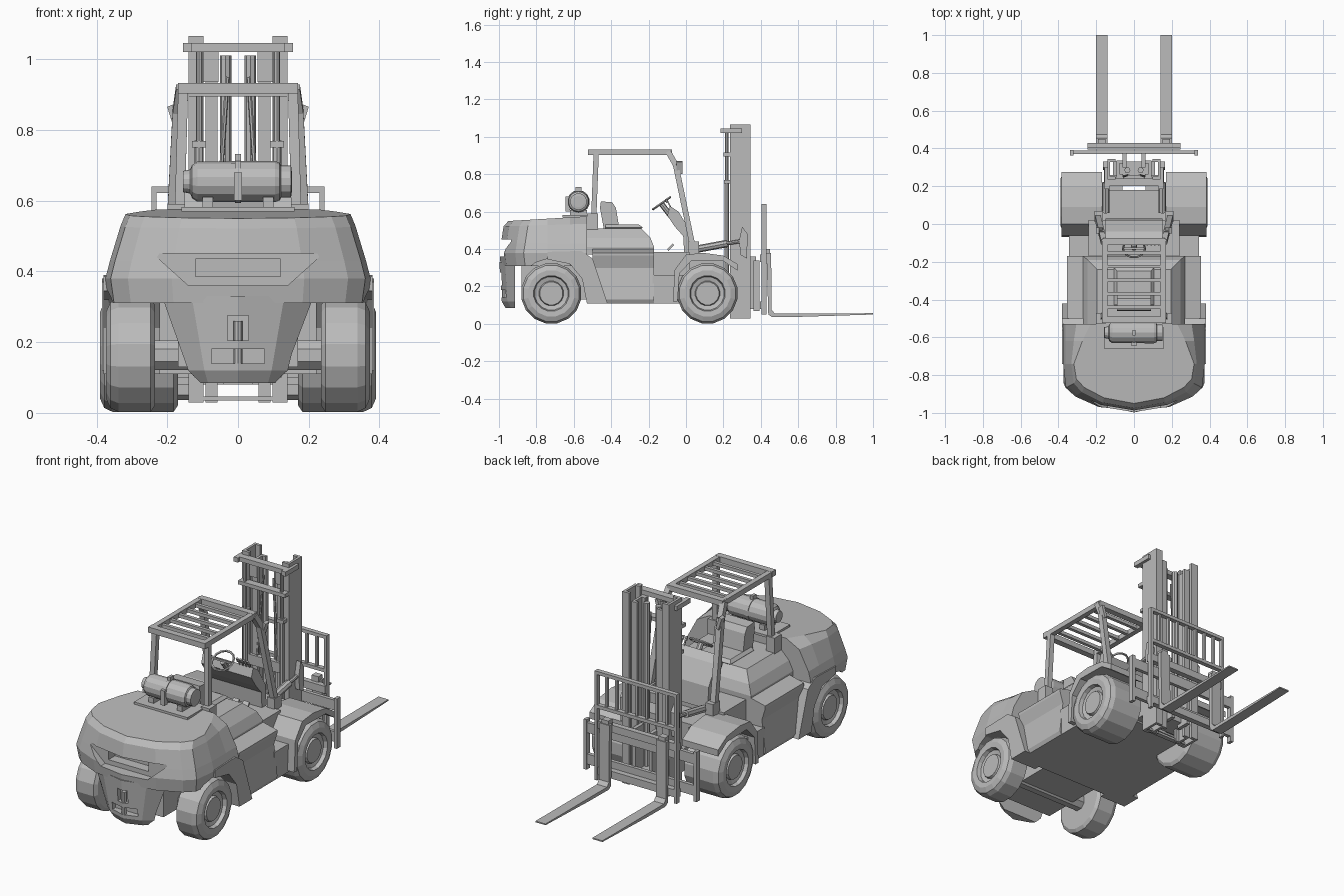
import bpy, bmesh, math
from mathutils import Vector

cube = bpy.data.objects.get("Cube")
if cube:
    bpy.data.objects.remove(cube)

grey = bpy.data.materials.new("plain grey")
grey.use_nodes = True
COL = (0.5, 0.5, 0.5, 1)
grey.diffuse_color = COL
grey.node_tree.nodes["Principled BSDF"].inputs["Base Color"].default_value = COL


def loft(name, rings, mirror=False):
    """Skin a list of equal-length point rings and cap both ends."""
    bm = bmesh.new()
    loops = [[bm.verts.new(p) for p in ring] for ring in rings]
    n = len(loops[0])
    for a, b in zip(loops, loops[1:]):
        for i in range(n):
            j = (i + 1) % n
            bm.faces.new((a[i], a[j], b[j], b[i]))
    bm.faces.new(loops[0][::-1])
    bm.faces.new(loops[-1])
    bmesh.ops.recalc_face_normals(bm, faces=bm.faces)
    me = bpy.data.meshes.new(name)
    bm.to_mesh(me)
    bm.free()
    me.materials.append(grey)
    ob = bpy.data.objects.new(name, me)
    bpy.context.collection.objects.link(ob)
    if mirror:
        ob.modifiers.new("Mirror", 'MIRROR')
    return ob


def prism(name, pts, x0, x1, mirror=False):
    """Side profile (y, z) extruded along x."""
    return loft(name, [[(x, y, z) for y, z in pts] for x in (x0, x1)], mirror)


def box(name, x0, x1, y0, y1, z0, z1, mirror=False):
    return prism(name, [(y0, z0), (y1, z0), (y1, z1), (y0, z1)], x0, x1, mirror)


def bar(name, p, q, w, mirror=False, sides=4):
    """Rod between two points."""
    p, q = Vector(p), Vector(q)
    d = (q - p).normalized()
    u = d.cross(Vector((1, 0, 0)) if abs(d.x) < .9 else Vector((0, 0, 1))).normalized()
    v = d.cross(u)
    k = w / math.sqrt(2) if sides == 4 else w / 2
    angs = [math.pi / 4 + 2 * math.pi * i / sides for i in range(sides)]
    return loft(name, [[c + k * (u * math.cos(a) + v * math.sin(a)) for a in angs]
                       for c in (p, q)], mirror)


def lathe(name, prof, y, z, n=16, mirror=False):
    """Profile (x, radius) turned about an x axis line."""
    rings = [[(x, y + r * math.cos(2 * math.pi * (i + .5) / n),
               z + r * math.sin(2 * math.pi * (i + .5) / n)) for i in range(n)]
             for x, r in prof]
    return loft(name, rings, mirror)


def cut(ob, cutters):
    """Carve the cutters out of an object and remove them."""
    for c in cutters:
        m = ob.modifiers.new("Cut", 'BOOLEAN')
        m.operation, m.solver, m.object = 'DIFFERENCE', 'EXACT', c
    dg = bpy.context.evaluated_depsgraph_get()
    dg.update()
    ob_mesh = bpy.data.meshes.new_from_object(ob.evaluated_get(dg))
    ob.modifiers.clear()
    ob.data = ob_mesh
    for c in cutters:
        bpy.data.objects.remove(c)


def plan(z, hw, yb, front=1, drop=0):
    """Counterweight outline at one height: narrowed at the front, dropping to the back."""
    half = [(hw * front, -.53), (hw * (1 + front) / 2, -.62), (hw, -.74), (hw * .96, yb + .13),
            (hw * .83, yb + .085), (hw * .5, yb + .03), (0, yb)]
    return [(x, y, z + drop * (y + .53)) for x, y in half + [(-x, y) for x, y in half[-2::-1]]]


# Counterweight with handle slot, wheel wells and tow pocket
upper = loft("counterweight_upper", [plan(.31, .365, -.99), plan(.38, .375, -.998), plan(.43, .362, -.99),
                                     plan(.535, .332, -.975, .92, .03), plan(.575, .318, -.95, .72, .06)])
slot = loft("slot_cutter", [[(-.24, y, .45), (.24, y, .45), (.14, y, .36), (-.14, y, .36)]
                            for y in (-1.1, -.935)])
cut(upper, [lathe("wheel_well", [(s * .22, .185), (s * .5, .185)], -.72, .163, 20) for s in (1, -1)]
    + [slot, box("vent_cutter", -.12, .12, -1.1, -.88, .385, .435)])

# Lower rear wall, open in front, and steering axle housing
lower = loft("counterweight_rear_wall", [plan(.085, .17, -.965), plan(.12, .19, -.985), plan(.33, .262, -.998)])
cut(lower, [box("hollow_cutter", -.5, .5, -.915, -.4, 0, .5),
            box("pocket_cutter", -.075, .075, -1.1, -.94, .14, .18),
            box("pin_cutter", -.03, .03, -1.1, -.96, .205, .275)])
bar("tow_pin", (0, -.972, .13), (0, -.972, .26), .025, sides=8)
box("steer_axle_housing", -.17, .17, -.88, -.48, .13, .33)

# Rear fenders
prism("rear_fender", [(-.74, .345), (-.74, .385), (-.56, .39), (-.5, .35), (-.42, .11), (-.53, .11),
                      (-.555, .24), (-.62, .32)], .22, .38, True)

# Wheels and axles
for name, y, inner, outer in (("rear", -.72, .235, .373), ("drive", .115, .17, .39)):
    tyre = [(inner, .02), (inner, .145), (inner + .012, .163), (outer - .035, .163), (outer - .012, .152),
            (outer, .125), (outer - .002, .096), (outer - .022, .09), (outer - .028, .067),
            (outer - .015, .062), (outer - .015, .01)]
    lathe(name + "_wheel", tyre, y, .163, 16, True)
    lathe(name + "_axle", [(-.25, .045), (.25, .045)], y, .163, 8)

# Chassis sides with a shoulder under the hood, operator step and floor
loft("chassis", [[(w, -.5, z), (w, -.17, z), (-w, -.17, z), (-w, -.5, z)]
                 for w, z in ((.345, .11), (.355, .13), (.335, .3), (.355, .365), (.355, .38), (.27, .4))])
box("operator_step", -.345, .345, -.18, .0, .11, .26)
box("front_chassis", -.17, .17, -.02, .18, .11, .36)
box("floor_plate", -.24, .24, -.2, .02, .25, .385)

# Hood under the seat
loft("hood", [[(w, -.54, z), (w, y, z), (-w, y, z), (-w, -.54, z)]
              for w, y, z in ((.27, -.17, .37), (.27, -.17, .41), (.245, -.19, .46), (.195, -.24, .51))])

# Drive wheel fenders
prism("drive_fender", [(-.07, .12), (-.06, .29), (.0, .37), (.09, .38), (.2, .365), (.275, .32),
                       (.275, .285), (.2, .335), (.03, .338), (-.035, .27), (-.045, .12)], .17, .385, True)
prism("fender_inner_wall", [(-.05, .12), (-.04, .3), (.0, .365), (.2, .35), (.2, .12)], .155, .168, True)

# Seat
loft("seat_cushion", [[(w, -.43, z), (w, y, z), (-w, y, z), (-w, -.43, z)]
                      for w, y, z in ((.09, -.25, .5), (.105, -.23, .515), (.09, -.25, .53))])
prism("seat_back", [(-.4, .51), (-.36, .53), (-.375, .62), (-.395, .65), (-.455, .655), (-.46, .62),
                    (-.44, .51)], -.09, .09)

# Dashboard, steering column, wheel, levers and pedals
prism("dashboard", [(-.1, .58), (-.085, .63), (-.04, .6), (.02, .5), (.03, .385), (-.01, .385),
                    (-.015, .47), (-.06, .52)], -.15, .15)
bar("steering_column", (0, -.06, .55), (0, -.13, .64), .03, sides=8)
bpy.ops.mesh.primitive_torus_add(major_radius=.058, minor_radius=.006, major_segments=14, minor_segments=5,
                                 location=(0, -.13, .645), rotation=(math.radians(35), 0, 0))
rim = bpy.context.object
rim.name = "steering_wheel"
rim.data.materials.append(grey)
bar("steering_spoke", (-.055, -.13, .645), (.055, -.13, .645), .009)
for i in range(4):
    x = .07 + i * .02
    bar("control_lever", (x, -.05, .56), (x, -.1, .66), .007)
    bar("lever_knob", (x, -.1, .65), (x, -.108, .668), .014, sides=6)
for x in (-.07, .04, .1):
    prism("pedal", [(-.1, .4), (-.07, .43), (-.065, .42), (-.095, .39)], x - .018, x + .018)

# Overhead guard
bar("guard_rear_post", (.17, -.5, .39), (.155, -.48, .92), .028, True)
bar("guard_front_post", (.195, .045, .37), (.17, -.055, .85), .03, True)
bar("guard_front_bend", (.17, -.055, .85), (.16, -.095, .92), .03, True)
bar("guard_side_rail", (.155, -.52, .918), (.155, -.08, .918), .028, True)
box("guard_rear_rail", -.17, .17, -.525, -.49, .903, .933)
box("guard_front_rail", -.165, .165, -.11, -.075, .903, .933)
for i in range(5):
    y = -.45 + i * .072
    box("guard_slat", -.15, .15, y, y + .018, .908, .926)
box("guard_foot", .165, .21, .01, .07, .36, .44, True)
box("guard_rear_foot", .15, .2, -.53, -.47, .5, .59, True)

# Mirrors
bar("mirror_arm", (.165, -.06, .86), (.185, -.035, .85), .008, True)
loft("mirror", [[(.165, y, .81), (.18, y, .8), (.2, y, .865), (.185, y, .872)] for y in (-.05, -.018)], True)

# Gas tank on its carrier
lathe("gas_tank", [(-.155, .03), (-.135, .034), (-.13, .047), (-.115, .057), (.105, .058),
                   (.118, .053), (.122, .045), (.15, .045), (.152, .03)], -.575, .654, 14)
lathe("tank_strap", [(-.009, .061), (.009, .061)], -.575, .654, 14)
box("tank_buckle", -.012, .012, -.645, -.62, .6, .68)
box("tank_handle", -.008, .008, -.59, -.56, .7, .732)
box("tank_carrier", -.16, .16, -.66, -.49, .57, .582)
box("tank_cradle", .07, .1, -.62, -.53, .58, .61, True)

# Mast: outer and inner channels made of a web and two flanges
for name, x0, x1, y0, y1, z1 in (("outer", .098, .14, .235, .345, 1.065), ("inner", .058, .092, .25, .335, 1.02)):
    box(name + "_mast_web", x1 - .014, x1, y0, y1, .03, z1, True)
    for y in (y0, y1 - .016):
        box(name + "_mast_flange", x0, x1, y, y + .016, .03, z1, True)
box("mast_top_beam", -.155, .155, .2, .24, 1.02, 1.045)
box("mast_top_ear", .13, .155, .185, .3, 1.02, 1.045, True)
box("mast_mid_beam", -.14, .14, .2, .24, .895, .915)
box("mast_head_plate", .055, .14, .24, .25, .935, 1.02, True)
box("mast_foot_beam", -.14, .14, .235, .26, .035, .047)
box("mast_cross_beam", -.14, .14, .235, .26, .46, .515)
bar("centre_cylinder", (.035, .285, .12), (.035, .285, 1.01), .032, True, 8)
bar("lift_cylinder", (.11, .218, .1), (.11, .218, .77), .026, True, 8)
bar("lift_rod", (.11, .218, .77), (.11, .218, 1.03), .018, True, 8)
box("lift_collar", .09, .13, .202, .236, .75, .768, True)
bar("mast_hose", (.03, .26, .95), (.06, .25, .5), .012, True, 6)
prism("tilt_bracket", [(.29, .37), (.325, .35), (.33, .48), (.3, .52), (.285, .45)], .14, .165, True)
bar("tilt_cylinder", (.15, .06, .4), (.15, .22, .43), .04, True, 8)
bar("tilt_rod", (.15, .22, .43), (.15, .31, .445), .02, True, 8)
box("mast_mount", .06, .14, .17, .245, .12, .24, True)
box("mast_base", -.11, .11, .21, .33, .1, .13)

# Carriage
for z in (.1, .27):
    box("carriage_beam", -.33, .33, .37, .39, z, z + .055)
box("carriage_end_plate", .32, .338, .362, .392, .07, .34, True)
box("carriage_roller_plate", .04, .06, .3, .375, .08, .36, True)
for z in (.08, .33):
    box("fork_rail", -.245, .245, .395, .425, z, z + .04)

# Load backrest
box("backrest_side", .23, .245, .405, .43, .05, .64, True)
box("backrest_top", -.245, .245, .405, .43, .622, .64)
box("backrest_bottom", -.245, .245, .405, .43, .44, .458)
for i in range(7):
    x = -.18 + i * .06
    box("backrest_bar", x - .006, x + .006, .41, .425, .45, .63)

# Forks
prism("fork", [(.43, .38), (.455, .38), (.458, .075), (.475, .055), (1, .057), (1, .05),
               (.62, .038), (.46, .036), (.44, .05)], .14, .2, True)
box("fork_hook", .15, .19, .415, .45, .36, .4, True)
